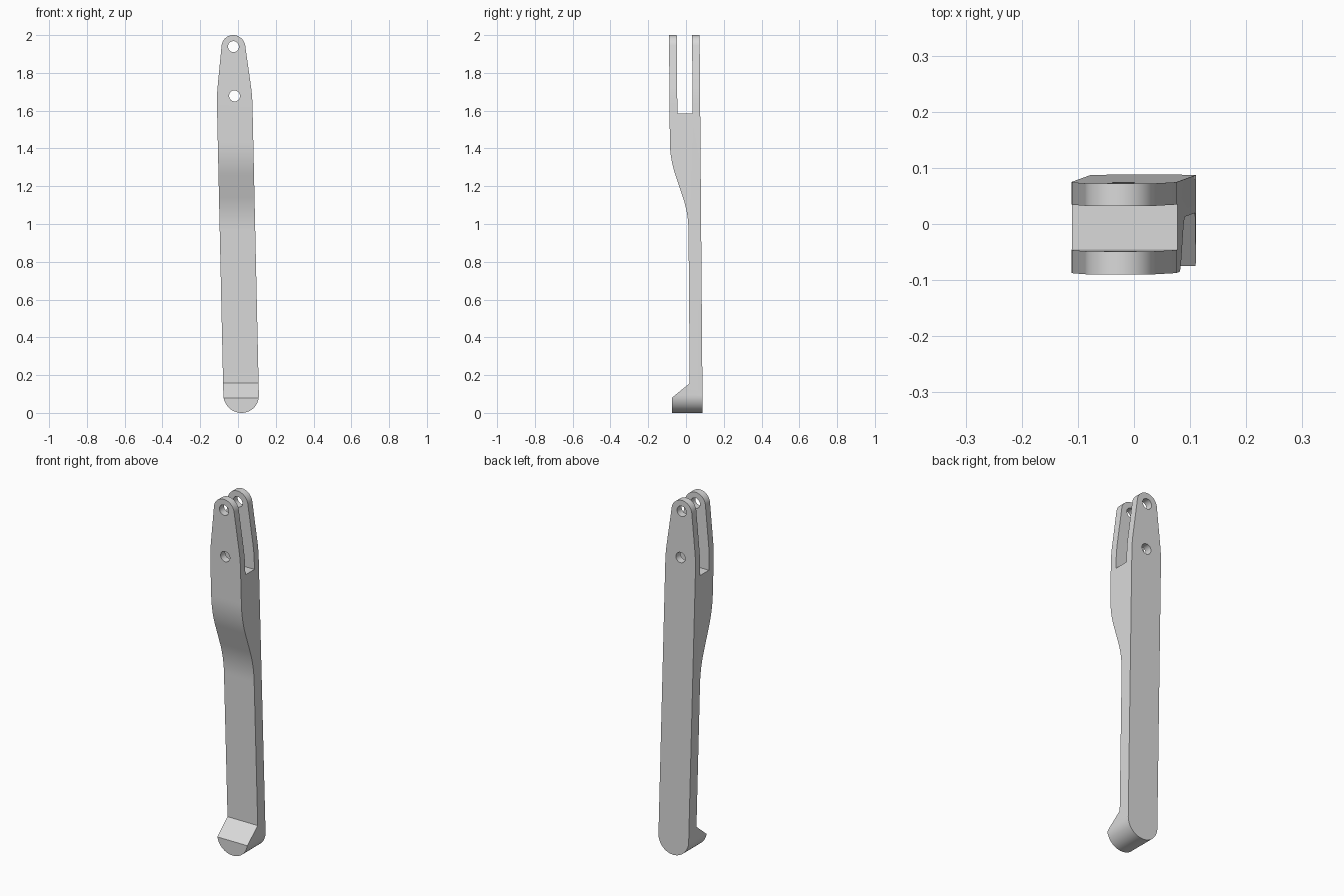
import bpy, bmesh
from math import sin, cos, pi, radians
from mathutils import Vector, Matrix

cube = bpy.data.objects.get("Cube")
if cube:
    bpy.data.objects.remove(cube, do_unlink=True)

HALF, THICK, THIN = 0.094, 0.162, 0.067   # half width, full and thin depth


def arc(cx, cz, r, a0, a1, n=32):
    return [(cx + r * cos(a0 + (a1 - a0) * i / n),
             cz + r * sin(a0 + (a1 - a0) * i / n)) for i in range(n + 1)]


def bend(before, corner, after, reach, n=12):
    """Round a profile corner with a quadratic curve."""
    b, c, a = Vector(before), Vector(corner), Vector(after)
    p, q = c + (b - c).normalized() * reach, c + (a - c).normalized() * reach
    return [tuple(p * (1 - t) ** 2 + c * 2 * t * (1 - t) + q * t * t)
            for t in (i / n for i in range(n + 1))]


def extrude(name, points, axis, lo, hi):
    """Extrude a closed (x, z) or (y, z) profile along the given axis."""
    def place(p, d):
        return (d, p[0], p[1]) if axis == "x" else (p[0], d, p[1])
    bm = bmesh.new()
    face = bm.faces.new([bm.verts.new(place(p, lo)) for p in points])
    shift = Vector(place((0, 0), hi - lo))
    new = bmesh.ops.extrude_face_region(bm, geom=[face])["geom"]
    bmesh.ops.translate(bm, vec=shift,
                        verts=[v for v in new if isinstance(v, bmesh.types.BMVert)])
    bmesh.ops.recalc_face_normals(bm, faces=bm.faces)
    mesh = bpy.data.meshes.new(name)
    bm.to_mesh(mesh)
    bm.free()
    obj = bpy.data.objects.new(name, mesh)
    bpy.context.collection.objects.link(obj)
    return obj


def boolean(target, cutter, operation):
    """Apply a boolean and discard the cutter."""
    cutter.hide_render = True
    mod = target.modifiers.new("cut", "BOOLEAN")
    mod.operation, mod.object, mod.solver = operation, cutter, "EXACT"
    bpy.context.view_layer.objects.active = target
    bpy.ops.object.modifier_apply(modifier=mod.name)
    bpy.data.objects.remove(cutter, do_unlink=True)


# Front outline: round foot, straight sides, tapered round head
lean = 0.12
shoulder = bend((HALF, 1), (HALF, 1.68), (0.0625, 1.9445), 0.05, 6)
outline = arc(0, HALF, HALF, pi, 2 * pi) + shoulder
outline += arc(0, 1.937, 0.063, lean, pi - lean)
outline += [(-x, z) for x, z in reversed(shoulder)]
lever = extrude("lever_arm", outline, "y", -0.3, 0.1)

# Side profile: hooked toe, thin shank, S-bend up to the thick fork
low, high = (-THIN, 1.055), (-THICK, 1.345)
side = [(0, -0.1), (-THICK, -0.1), (-THICK, 0.08), (-THIN, 0.157)]
side += bend((-THIN, 0.2), low, high, 0.09)
side += bend(low, high, (-THICK, 1.8), 0.09)
side += [(-THICK, 2.1), (0, 2.1)]
boolean(lever, extrude("side_profile", side, "x", -0.3, 0.3), "INTERSECT")

# Fork slot and the two pin holes
slot = [(-0.121, 1.585), (-0.04, 1.585), (-0.04, 2.2), (-0.121, 2.2)]
boolean(lever, extrude("fork_slot", slot, "x", -0.4, 0.4), "DIFFERENCE")
for z in (1.939, 1.678):
    pin = arc(0, z, 0.029, 0, 2 * pi)[:-1]
    boolean(lever, extrude("pin_hole", pin, "y", -0.5, 0.5), "DIFFERENCE")

# Slight sideways and forward lean of the whole arm
lever.data.transform(Matrix(((1, 0, -0.022, 0.0185),
                             (0, 1, -0.008, 0.088),
                             (0, 0, 1, 0),
                             (0, 0, 0, 1))))

# Plain grey metal
grey = bpy.data.materials.new("plain_grey")
grey.use_nodes = True
colour = (0.7, 0.7, 0.7, 1)
grey.diffuse_color = colour
grey.node_tree.nodes["Principled BSDF"].inputs["Base Color"].default_value = colour
lever.data.materials.clear()
lever.data.materials.append(grey)

bpy.ops.object.select_all(action="DESELECT")
lever.select_set(True)
bpy.context.view_layer.objects.active = lever
bpy.ops.object.shade_smooth_by_angle(angle=radians(30))
